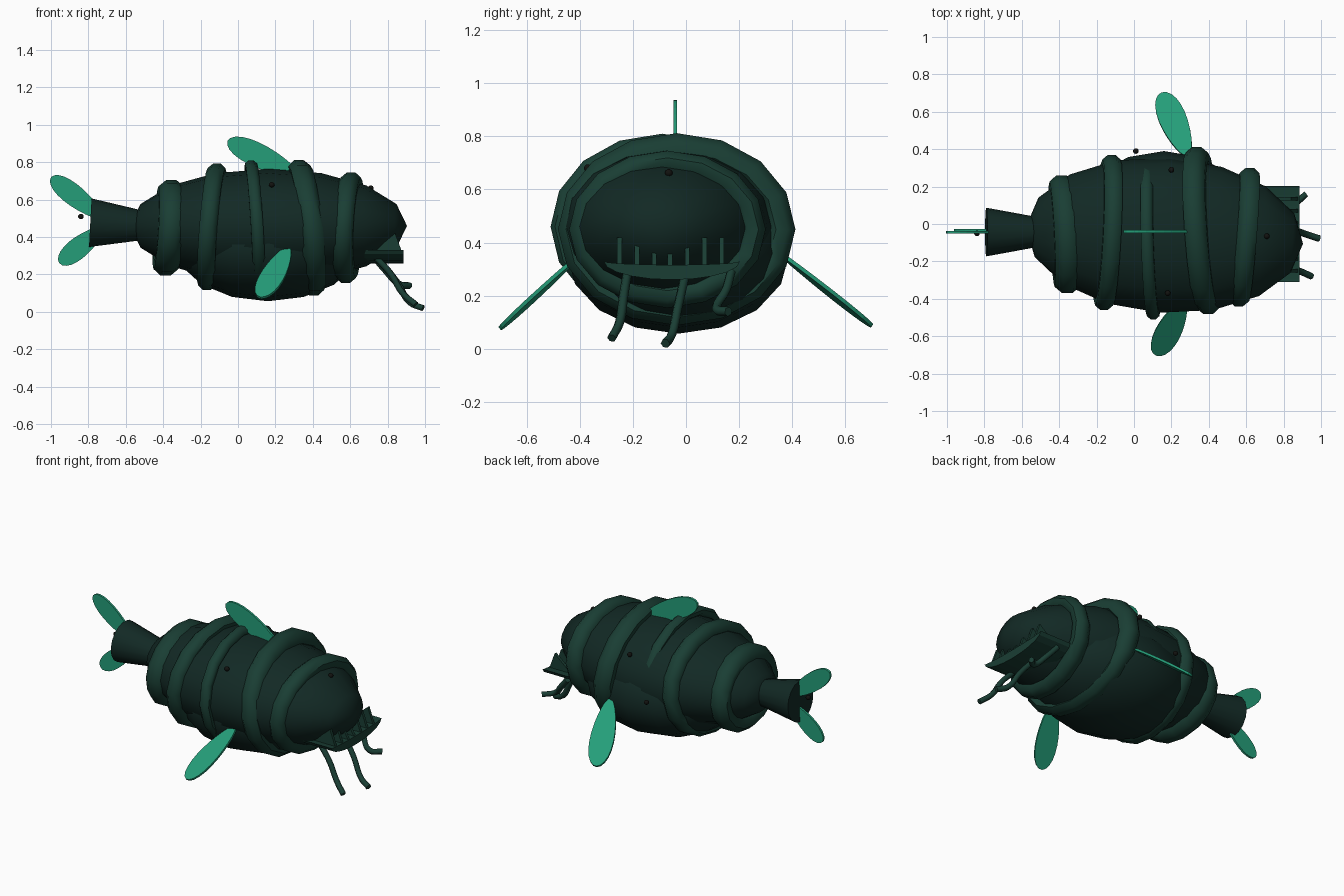
import bpy, bmesh, math
from mathutils import Vector, Matrix

if "Cube" in bpy.data.objects:
    bpy.data.objects.remove(bpy.data.objects["Cube"])


def material(name, rgb):
    m = bpy.data.materials.new(name)
    m.diffuse_color = (*rgb, 1)
    m.use_nodes = True
    m.node_tree.nodes["Principled BSDF"].inputs["Base Color"].default_value = m.diffuse_color
    return m


SKIN = material("dark_skin", (0.006, 0.022, 0.018))
RIDGE = material("ridge_green", (0.010, 0.048, 0.034))
FIN = material("fin_green", (0.018, 0.34, 0.19))
EYE = material("eye_black", (0.006, 0.006, 0.005))


def finish(name, bm, mat, smooth=True):
    bmesh.ops.recalc_face_normals(bm, faces=bm.faces[:])
    me = bpy.data.meshes.new(name)
    bm.to_mesh(me)
    bm.free()
    ob = bpy.data.objects.new(name, me)
    bpy.context.collection.objects.link(ob)
    me.materials.append(mat)
    if smooth:
        bpy.ops.object.select_all(action='DESELECT')
        bpy.context.view_layer.objects.active = ob
        ob.select_set(True)
        bpy.ops.object.shade_smooth_by_angle(angle=math.radians(50))
    return ob


def ellipsoid(name, centre, radii, mat, yaw=0, seg=16, rings=8):
    # poles lie along x
    bm = bmesh.new()
    bmesh.ops.create_uvsphere(bm, u_segments=seg, v_segments=rings, radius=1)
    m = (Matrix.Translation(centre) @ Matrix.Rotation(math.radians(yaw), 4, 'Z')
         @ Matrix.Diagonal((*radii, 1)) @ Matrix.Rotation(math.pi / 2, 4, 'Y'))
    bm.transform(m)
    return finish(name, bm, mat)


def band(name, centre, ry, rz, tube, ky, kz, n=16, k=8):
    # oval ring around the x axis, sheared so that it leans
    bm = bmesh.new()
    grid = []
    for i in range(n):
        a = 2 * math.pi * i / n
        row = []
        for j in range(k):
            b = 2 * math.pi * (j + 0.5) / k
            y = (ry - tube * 0.92 + tube * math.cos(b)) * math.cos(a)
            z = (rz - tube * 0.92 + tube * math.cos(b)) * math.sin(a)
            x = tube * 1.15 * math.sin(b) + ky * y + kz * z
            row.append(bm.verts.new(Vector(centre) + Vector((x, y, z))))
        grid.append(row)
    for i in range(n):
        for j in range(k):
            p, q = grid[i], grid[(i + 1) % n]
            bm.faces.new((p[j], q[j], q[(j + 1) % k], p[(j + 1) % k]))
    return finish(name, bm, RIDGE)


def prism(name, pts, depth, mat):
    # flat outline thickened by the vector depth
    bm = bmesh.new()
    d = Vector(depth)
    f = bm.faces.new([bm.verts.new(Vector(p) - d / 2) for p in pts])
    ext = bmesh.ops.extrude_face_region(bm, geom=[f], use_keep_orig=True)
    bmesh.ops.translate(bm, vec=d, verts=[v for v in ext['geom']
                                          if isinstance(v, bmesh.types.BMVert)])
    return finish(name, bm, mat, False)


def leaf(name, base, tip, normal, width, thick=0.014):
    # paddle fin, a little fuller towards its tip
    base, tip = Vector(base), Vector(tip)
    u = tip - base
    n = Vector(normal)
    n = (n - u * (n.dot(u) / u.length_squared)).normalized()
    w = u.cross(n).normalized()
    pts = []
    for i in range(24):
        a = 2 * math.pi * i / 24
        t = (1 - math.cos(a)) / 2
        pts.append(base + u * t + w * (width * math.sin(a) * (0.7 + 0.45 * t)))
    return prism(name, pts, n * thick, FIN)


# Body and belly
ellipsoid("body", (0.163, -0.06, 0.46), (0.742, 0.415, 0.305), SKIN, yaw=-3.5)
ellipsoid("belly", (0.16, -0.03, 0.36), (0.50, 0.42, 0.303), SKIN)

# Flared tail
bm = bmesh.new()
bmesh.ops.create_cone(bm, cap_ends=True, segments=16, radius1=0.13, radius2=0.068, depth=0.34)
bm.transform(Matrix.Translation((-0.62, -0.043, 0.468))
             @ Matrix.Rotation(math.radians(93), 4, 'Y'))
finish("tail", bm, SKIN)

# Ridged bands: centre, y radius, z radius, tube, lean in y, lean in z
bands = [
    ((-0.372, -0.055, 0.45), 0.315, 0.255, 0.062, -0.05, 0.06),
    ((-0.14, -0.045, 0.455), 0.415, 0.338, 0.045, 0.05, 0.08),
    ((0.09, -0.09, 0.46), 0.42, 0.35, 0.031, -0.03, -0.06),
    ((0.365, -0.035, 0.45), 0.447, 0.362, 0.056, -0.07, -0.11),
    ((0.59, -0.07, 0.45), 0.37, 0.296, 0.05, 0.08, 0.05),
]
for i, b in enumerate(bands):
    band(f"band_{i + 1}", *b)

# Fins
leaf("dorsal_fin", (0.32, -0.04, 0.735), (-0.055, -0.04, 0.915), (0, 1, 0), 0.068)
leaf("front_fin", (0.27, -0.41, 0.345), (0.12, -0.70, 0.075), (-0.12, -0.68, 0.73), 0.072)
leaf("back_fin", (0.29, 0.36, 0.355), (0.15, 0.70, 0.085), (-0.12, 0.62, 0.78), 0.078)
leaf("upper_tail_fin", (-0.72, -0.045, 0.50), (-1.0, -0.045, 0.72), (0, 1, 0), 0.06)
leaf("lower_tail_fin", (-0.72, -0.035, 0.45), (-0.955, -0.035, 0.26), (0, 1, 0), 0.06)

# Crescent jaw: lower curve, then the shallower upper curve back
arc = [math.pi * i / 10 for i in range(11)]
jaw = [(0.767, -0.053 + 0.257 * math.cos(a), 0.33 - 0.07 * math.sin(a)) for a in arc]
jaw += [(0.767, -0.053 + 0.257 * math.cos(a), 0.33 - 0.014 * math.sin(a)) for a in arc[-2:0:-1]]
prism("jaw", jaw, (0.235, 0, 0), RIDGE)

# Blade-like teeth
teeth = [(-0.25, 0.42), (-0.185, 0.42), (-0.12, 0.385), (-0.06, 0.38),
         (0.005, 0.425), (0.07, 0.42), (0.135, 0.42)]
for i, (y, top) in enumerate(teeth):
    prism(f"tooth_{i + 1}", [(0.71, y, 0.31), (0.88, y, 0.31), (0.84, y, top)],
          (0, 0.018, 0), RIDGE)

# Feelers hanging under the jaw
feelers = [
    [(0.74, -0.22, 0.29), (0.82, -0.235, 0.20), (0.88, -0.25, 0.10), (0.95, -0.28, 0.04)],
    [(0.74, 0.0, 0.29), (0.85, -0.03, 0.16), (0.92, -0.055, 0.05), (0.99, -0.078, 0.02)],
    [(0.73, 0.17, 0.29), (0.79, 0.15, 0.22), (0.86, 0.115, 0.15), (0.92, 0.16, 0.14)],
]
for i, path in enumerate(feelers):
    cu = bpy.data.curves.new(f"feeler_{i + 1}", 'CURVE')
    cu.dimensions = '3D'
    cu.bevel_depth = 0.018
    cu.bevel_resolution = 1
    cu.resolution_u = 4
    cu.use_fill_caps = True
    sp = cu.splines.new('BEZIER')
    sp.bezier_points.add(len(path) - 1)
    for p, co in zip(sp.bezier_points, path):
        p.co = co
        p.handle_left_type = p.handle_right_type = 'AUTO'
    cu.materials.append(RIDGE)
    bpy.context.collection.objects.link(bpy.data.objects.new(f"feeler_{i + 1}", cu))

# Small scattered eyes
eyes = [(0.71, -0.065, 0.662), (0.18, -0.37, 0.68), (0.2, 0.29, 0.64),
        (0.01, 0.39, 0.42), (-0.84, -0.05, 0.51)]
for i, e in enumerate(eyes):
    ellipsoid(f"eye_{i + 1}", e, (0.015,) * 3, EYE, seg=10)
